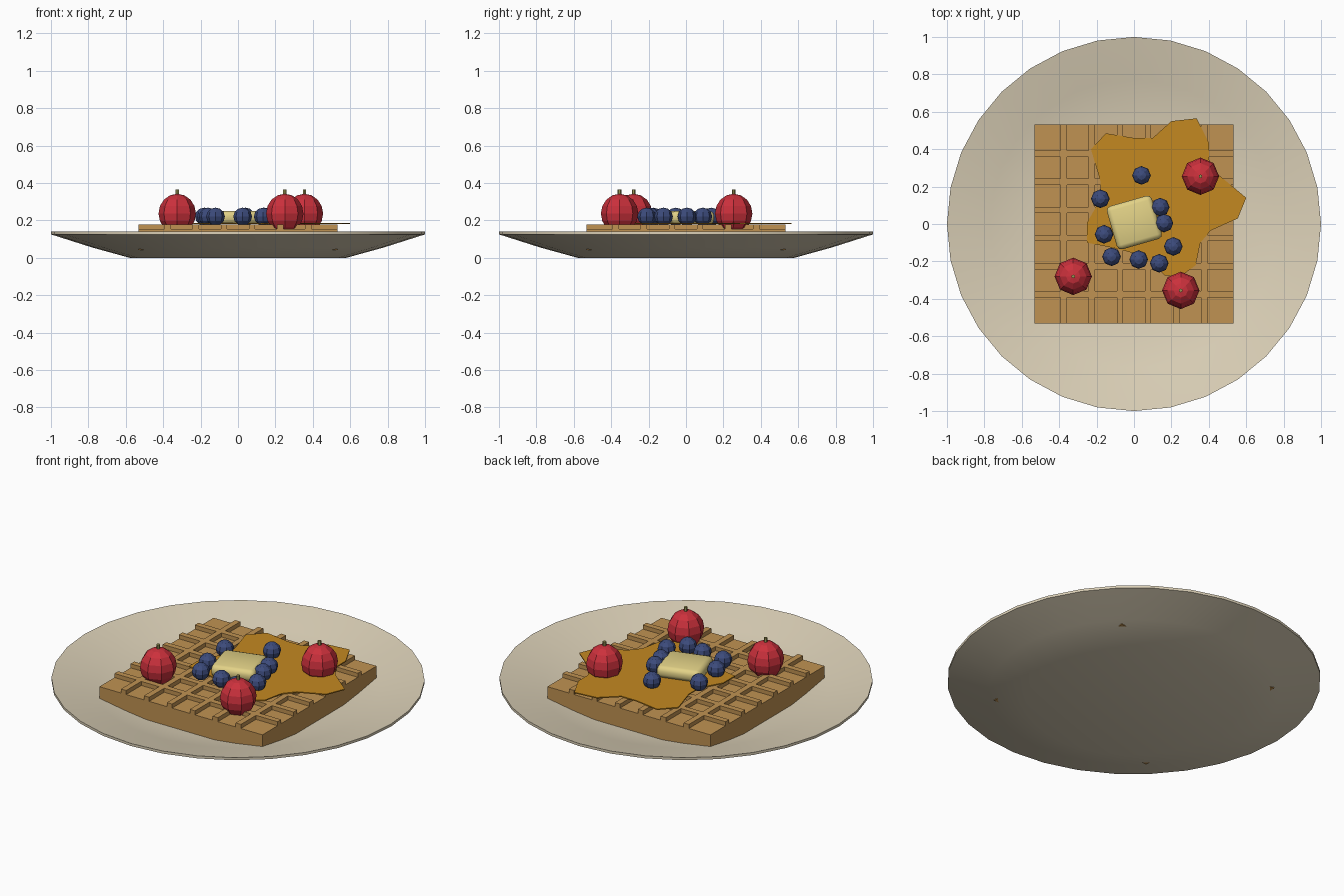
import bpy, bmesh, math
from mathutils import Matrix

if "Cube" in bpy.data.objects:
    bpy.data.objects.remove(bpy.data.objects["Cube"])


def material(name, rgb):
    m = bpy.data.materials.new(name)
    m.diffuse_color = (*rgb, 1)
    m.use_nodes = True
    m.node_tree.nodes["Principled BSDF"].inputs["Base Color"].default_value = m.diffuse_color
    return m


CERAMIC = material("cream_ceramic", (0.72, 0.64, 0.48))
BATTER = material("golden_batter", (0.53, 0.29, 0.085))
SYRUP = material("amber_syrup", (0.55, 0.25, 0.015))
BUTTER = material("pale_butter", (0.76, 0.64, 0.24))
RED = material("berry_red", (0.60, 0.03, 0.045))
BLUE = material("berry_blue", (0.045, 0.07, 0.20))
STEM = material("stem_olive", (0.33, 0.30, 0.09))


def finish(bm, name, mat, smooth=None):
    bmesh.ops.recalc_face_normals(bm, faces=bm.faces)
    me = bpy.data.meshes.new(name)
    bm.to_mesh(me)
    bm.free()
    me.materials.append(mat)
    ob = bpy.data.objects.new(name, me)
    bpy.context.collection.objects.link(ob)
    if smooth:
        bpy.ops.object.select_all(action='DESELECT')
        ob.select_set(True)
        bpy.context.view_layer.objects.active = ob
        bpy.ops.object.shade_smooth_by_angle(angle=math.radians(smooth))
    return ob


# Plate: closed lathe profile (radius, height), 32 sides
profile = [(0, 0), (0.58, 0), (0.78, 0.055), (1, 0.125),
           (1, 0.14), (0.77, 0.09), (0.57, 0.04), (0, 0.04)]
bm = bmesh.new()
verts = [bm.verts.new((r, 0, z)) for r, z in profile]
edges = [bm.edges.new(p) for p in zip(verts, verts[1:])]
bmesh.ops.spin(bm, geom=verts + edges, axis=(0, 0, 1), cent=(0, 0, 0),
               angle=2 * math.pi, steps=32)
bmesh.ops.remove_doubles(bm, verts=bm.verts, dist=1e-4)
finish(bm, "plate", CERAMIC, 35)

# Waffle: uneven grid at pocket-floor height, ribs extruded up, sides down
HALF, PITCH, RIB = 0.533, 0.15, 0.034
lines = [-HALF]
for i in range(6):
    c = (i - 2.5) * PITCH
    lines += [c - RIB / 2, c + RIB / 2]
lines.append(HALF)
n = len(lines)
bm = bmesh.new()
g = [[bm.verts.new((x, y, 0.155)) for y in lines] for x in lines]
ribs = []
for i in range(n - 1):
    for j in range(n - 1):
        f = bm.faces.new((g[i][j], g[i + 1][j], g[i + 1][j + 1], g[i][j + 1]))
        if i % 2 or j % 2:
            ribs.append(f)
rim = [e for e in bm.edges if e.is_boundary]
walls = bmesh.ops.extrude_edge_only(bm, edges=rim)["geom"]
low = [v for v in walls if isinstance(v, bmesh.types.BMVert)]
bmesh.ops.translate(bm, verts=low, vec=(0, 0, -0.113))
bmesh.ops.holes_fill(bm, edges=[e for e in bm.edges if e.is_boundary], sides=0)
up = bmesh.ops.extrude_face_region(bm, geom=ribs)["geom"]
bmesh.ops.translate(bm, verts=[v for v in up if isinstance(v, bmesh.types.BMVert)],
                    vec=(0, 0, 0.024))
bmesh.ops.delete(bm, geom=[f for f in ribs if f.is_valid], context='FACES_ONLY')
finish(bm, "waffle", BATTER)

# Syrup puddle: thin irregular sheet on the ribs
outline = [(-.15, .485), (0, .46), (.1, .46), (.2, .55), (.335, .565), (.4, .435),
           (.4, .345), (.455, .26), (.6, .14), (.555, .03), (.41, -.035),
           (.355, -.1), (.33, -.22), (.25, -.28), (.165, -.275), (.05, -.17),
           (-.1, -.13), (-.25, -.1), (-.25, .01), (-.18, .13), (-.18, .23), (-.23, .4)]
bm = bmesh.new()
f = bm.faces.new([bm.verts.new((x, y, 0.181)) for x, y in outline])
top = bmesh.ops.extrude_face_region(bm, geom=[f])["geom"]
bmesh.ops.translate(bm, verts=[v for v in top if isinstance(v, bmesh.types.BMVert)],
                    vec=(0, 0, 0.006))
finish(bm, "syrup", SYRUP)

# Butter pat: rounded, turned slightly
bm = bmesh.new()
bmesh.ops.create_cube(bm, size=1, matrix=Matrix.Translation((0.002, 0.008, 0.215))
                      @ Matrix.Rotation(math.radians(16), 4, 'Z')
                      @ Matrix.Diagonal((0.25, 0.24, 0.07, 1)))
bmesh.ops.bevel(bm, geom=bm.edges[:], offset=0.025, segments=2, profile=0.5,
                affect='EDGES')
finish(bm, "butter", BUTTER, 60)


def berry(name, x, y, z, r, rz, mat, segs, rings):
    bm = bmesh.new()
    bmesh.ops.create_uvsphere(bm, u_segments=segs, v_segments=rings, radius=1,
                              matrix=Matrix.Translation((x, y, z))
                              @ Matrix.Diagonal((r, r, rz, 1)))
    finish(bm, name, mat)


# Strawberries with short stems
for k, (x, y) in enumerate([(.355, .255), (-.325, -.28), (.25, -.355)]):
    berry(f"strawberry_{k + 1}", x, y, 0.236, 0.1, 0.106, RED, 8, 8)
    bm = bmesh.new()
    bmesh.ops.create_cone(bm, cap_ends=True, segments=6, radius1=0.01, radius2=0.01,
                          depth=0.035, matrix=Matrix.Translation((x, y, 0.347)))
    finish(bm, f"strawberry_stem_{k + 1}", STEM)

# Blueberries scattered around the butter
spots = [(.04, .26), (-.18, .135), (-.16, -.055), (-.12, -.175), (.025, -.19),
         (.135, -.21), (.21, -.12), (.16, .005), (.14, .09)]
for k, (x, y) in enumerate(spots):
    berry(f"blueberry_{k + 1}", x, y, 0.22, 0.05, 0.048, BLUE, 8, 6)
